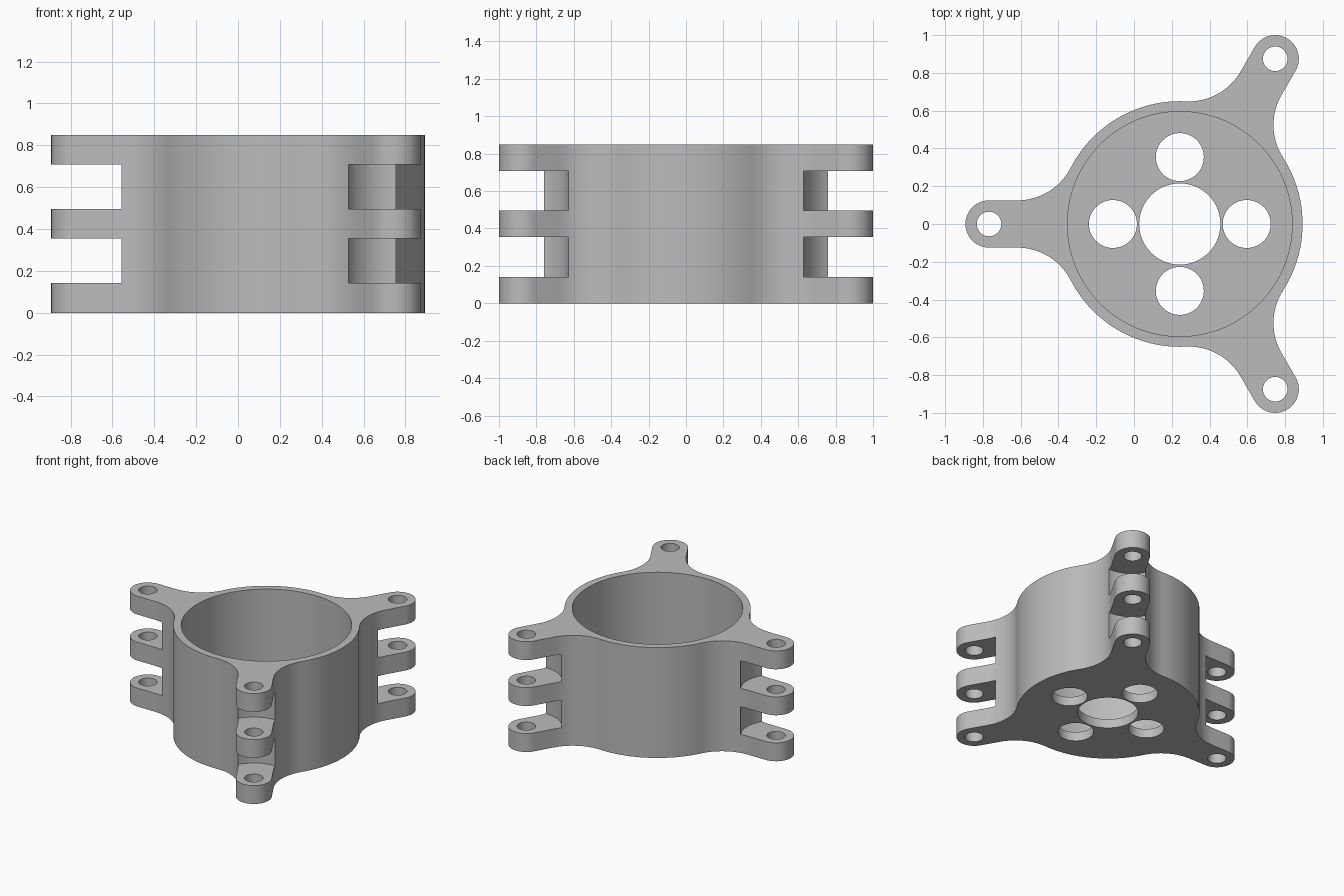
import bpy, bmesh
from math import sin, cos, pi, atan2, sqrt, radians

if "Cube" in bpy.data.objects:
    bpy.data.objects.remove(bpy.data.objects["Cube"])

UNIT = 0.85 / 12          # lugs are two units thick, slots three
HEIGHT = 12 * UNIT
CENTRE = 0.2425           # x of the cup axis
BODY_R, BORE_R = 0.65, 0.595
ARM, LUG_R, PIN_R = 1.01, 0.125, 0.065
ROOT = 0.86               # where the straight arm meets its fillet
SLOT_R = 0.248
ARM_ANGLES = [radians(a) for a in (60, 180, 300)]

grey = bpy.data.materials.new("plain grey")
grey.use_nodes = True
grey.diffuse_color = (0.5, 0.5, 0.5, 1)
grey.node_tree.nodes["Principled BSDF"].inputs["Base Color"].default_value = (0.5, 0.5, 0.5, 1)


def arc(cx, cy, r, a0, a1, n):
    return [(cx + r * cos(a0 + (a1 - a0) * i / n),
             cy + r * sin(a0 + (a1 - a0) * i / n)) for i in range(n + 1)]


def prism(name, outlines, spans):
    """Extrude every closed outline through every height span."""
    bm = bmesh.new()
    for points in outlines:
        for z0, z1 in spans:
            base = bm.faces.new([bm.verts.new((x, y, z0)) for x, y in points])
            top = bmesh.ops.extrude_face_region(bm, geom=[base])["geom"]
            bmesh.ops.translate(bm, vec=(0, 0, z1 - z0),
                                verts=[v for v in top if isinstance(v, bmesh.types.BMVert)])
    bmesh.ops.recalc_face_normals(bm, faces=bm.faces)
    mesh = bpy.data.meshes.new(name)
    bm.to_mesh(mesh)
    bm.free()
    mesh.materials.append(grey)
    obj = bpy.data.objects.new(name, mesh)
    bpy.context.collection.objects.link(obj)
    return obj


def circle(x, y, r, n=64):
    return arc(x, y, r, 0, 2 * pi, n)[:-1]


def around(radius, angle):
    return CENTRE + radius * cos(angle), radius * sin(angle)


# Outline of one arm pointing along +x: fillet, rounded lug, fillet, then body arc
fillet = (ROOT**2 + LUG_R**2 - BODY_R**2) / (2 * (BODY_R - LUG_R))
fy = LUG_R + fillet
touch = atan2(fy, ROOT)
sector = arc(ROOT, -fy, fillet, pi - touch, pi / 2, 20)
sector += arc(ARM, 0, LUG_R, -pi / 2, pi / 2, 32)
sector += arc(ROOT, fy, fillet, -pi / 2, -pi + touch, 20)
sector += arc(0, 0, BODY_R, touch, 2 * pi / 3 - touch, 24)[1:-1]
outline = [(CENTRE + x * cos(a) - y * sin(a), x * sin(a) + y * cos(a))
           for a in ARM_ANGLES for x, y in sector]
housing = prism("three_arm_housing", [outline], [(0, HEIGHT)])

# Cutters: cup bore, floor holes, slots between lugs and pin holes
over = (-0.1, HEIGHT + 0.1)
eyes = [around(ARM, a) for a in ARM_ANGLES]
floor_holes = [circle(CENTRE, 0, 0.215)]
floor_holes += [circle(*around(5 * UNIT, i * pi / 2), 0.127) for i in range(4)]
cutters = [
    prism("bore_cutter", [circle(CENTRE, 0, BORE_R, 128)], [(UNIT, over[1])]),
    prism("floor_hole_cutter", floor_holes, [(-0.1, 2 * UNIT)]),
    prism("slot_cutter", [circle(x, y, SLOT_R, 96) for x, y in eyes],
          [(2 * UNIT, 5 * UNIT), (7 * UNIT, 10 * UNIT)]),
    prism("pin_hole_cutter", [circle(x, y, PIN_R, 48) for x, y in eyes], [over]),
]

bpy.ops.object.select_all(action="DESELECT")
bpy.context.view_layer.objects.active = housing
housing.select_set(True)
for cutter in cutters:
    cutter.hide_render = True
    cut = housing.modifiers.new(cutter.name, "BOOLEAN")
    cut.operation, cut.solver, cut.object = "DIFFERENCE", "EXACT", cutter
    bpy.ops.object.modifier_apply(modifier=cut.name)
    bpy.data.objects.remove(cutter)

bpy.ops.object.shade_smooth_by_angle(angle=radians(30))
